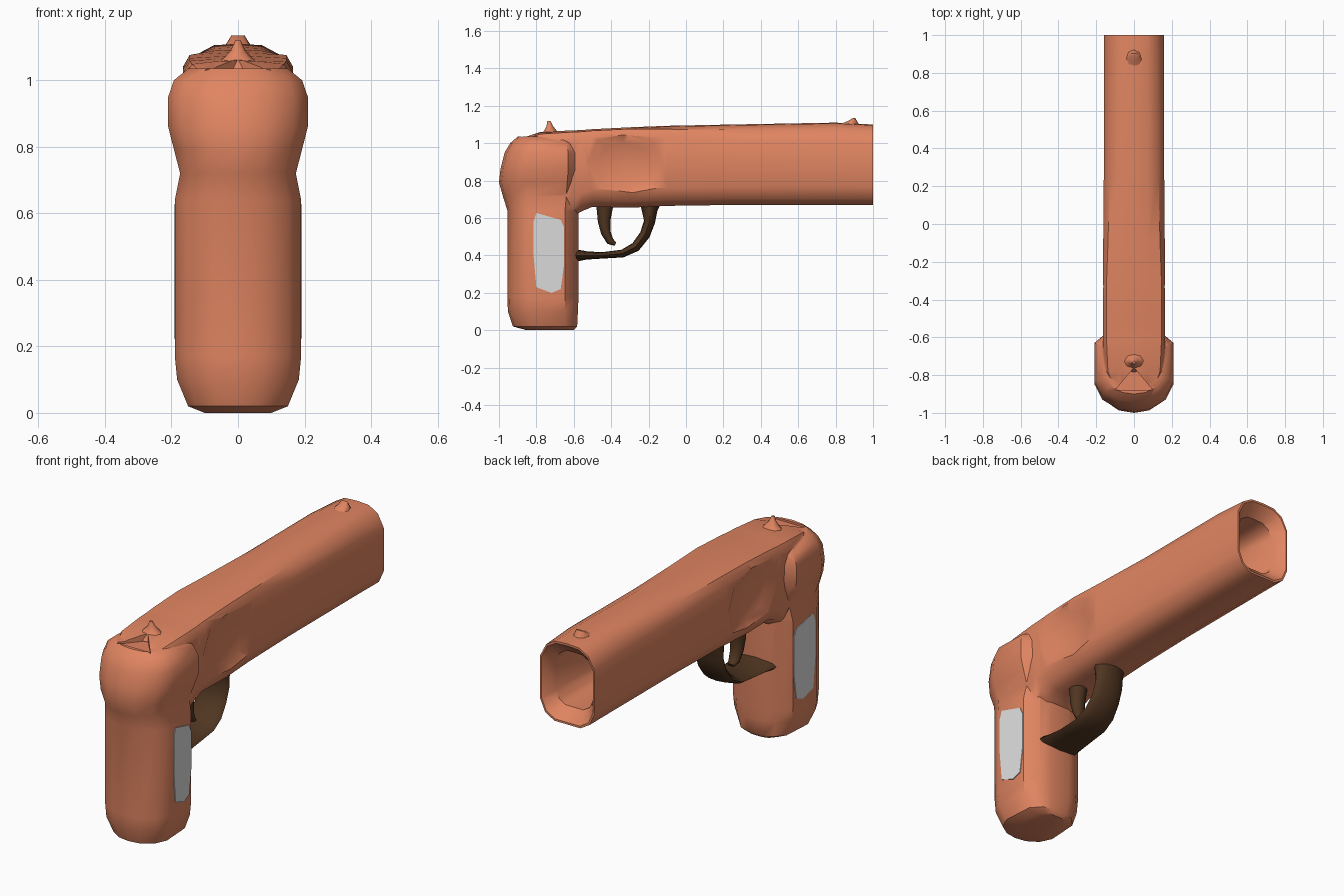
import bpy, bmesh, math
from mathutils import Vector

if "Cube" in bpy.data.objects:
    bpy.data.objects.remove(bpy.data.objects["Cube"])


def material(name, rgb):
    m = bpy.data.materials.new(name)
    m.diffuse_color = (*rgb, 1)
    m.use_nodes = True
    m.node_tree.nodes["Principled BSDF"].inputs["Base Color"].default_value = m.diffuse_color
    return m


ORANGE = material("terracotta", (0.75, 0.235, 0.12))
BROWN = material("dark_brown", (0.08, 0.036, 0.015))
WHITE = material("pale_grey", (0.72, 0.72, 0.72))


def loft(name, rings, mat, angle=40):
    """Skin a list of equal-length rings and cap both ends."""
    bm = bmesh.new()
    vs = [[bm.verts.new(p) for p in r] for r in rings]
    n = len(vs[0])
    for a, b in zip(vs, vs[1:]):
        for i in range(n):
            j = (i + 1) % n
            bm.faces.new((a[i], a[j], b[j], b[i]))
    bm.faces.new(vs[0][::-1])
    bm.faces.new(vs[-1])
    bmesh.ops.recalc_face_normals(bm, faces=bm.faces)
    me = bpy.data.meshes.new(name)
    bm.to_mesh(me)
    bm.free()
    me.materials.append(mat)
    ob = bpy.data.objects.new(name, me)
    bpy.context.collection.objects.link(ob)
    smooth(ob, angle)
    return ob


def smooth(ob, angle):
    bpy.ops.object.select_all(action='DESELECT')
    ob.select_set(True)
    bpy.context.view_layer.objects.active = ob
    bpy.ops.object.shade_smooth_by_angle(angle=math.radians(angle))


def boolean(ob, other, op):
    """Apply a boolean and remove the helper object."""
    bpy.context.view_layer.objects.active = ob
    m = ob.modifiers.new("cut", 'BOOLEAN')
    m.operation, m.object, m.solver = op, other, 'EXACT'
    bpy.ops.object.modifier_apply(modifier=m.name)
    bpy.data.objects.remove(other)


def mirrored(half):
    """Close a half outline that starts and ends on the centre line."""
    return half + [(-a, b) for a, b in half[-2:0:-1]]


# Barrel and slide: rings along y, then back inside for the flared bore
def barrel_ring(y, w, zb, zt, s=0.6, k=1.0):
    c, h = (zb + zt) / 2, (zt - zb) / 2
    half = [(0, 1), (0.45, 0.98), (0.6 + s * 0.35, 0.6 + s * 0.45), (1, s),
            (1, -0.55), (0.82, -0.85), (0.48, -1), (0, -1)]
    return [Vector((x * w * k, y, c + z * h * k)) for x, z in mirrored(half)]


body = loft("body", [
    barrel_ring(-0.87, 0.13, 0.75, 1.035),
    barrel_ring(-0.78, 0.16, 0.70, 1.06, 0.75),
    barrel_ring(-0.62, 0.165, 0.60, 1.068, 0.8),
    barrel_ring(-0.56, 0.165, 0.635, 1.07, 0.8),
    barrel_ring(-0.50, 0.165, 0.66, 1.075, 0.8),
    barrel_ring(-0.30, 0.165, 0.655, 1.085, 0.8),
    barrel_ring(-0.10, 0.163, 0.665, 1.093, 0.7),
    barrel_ring(0.25, 0.16, 0.67, 1.10, 0.6),
    barrel_ring(0.80, 0.16, 0.67, 1.11, 0.55),
    barrel_ring(1.00, 0.16, 0.67, 1.10, 0.52),
    barrel_ring(1.00, 0.16, 0.67, 1.10, 0.52, 0.95),
    barrel_ring(0.94, 0.16, 0.67, 1.10, 0.52, 0.68),
    barrel_ring(0.50, 0.16, 0.67, 1.10, 0.52, 0.66)], ORANGE)


# Grip: rings up z, with the swollen cheeks at the top
def grip_ring(z, w, yb, yf, f=0.93):
    c, h = (yb + yf) / 2, (yf - yb) / 2
    half = [(0, -1), (0.42, -0.94), (0.8, -0.72), (1, -0.35),
            (f, 0.62), (0.62, 0.92), (0.3, 1), (0, 1)]
    return [Vector((x * w, c + y * h, z)) for x, y in mirrored(half)]


grip = loft("grip", [
    grip_ring(0.0, 0.10, -0.85, -0.60),
    grip_ring(0.02, 0.15, -0.925, -0.582),
    grip_ring(0.10, 0.183, -0.952, -0.578),
    grip_ring(0.17, 0.19, -0.955, -0.575),
    grip_ring(0.64, 0.19, -0.955, -0.575),
    grip_ring(0.72, 0.174, -0.98, -0.56),
    grip_ring(0.79, 0.192, -1.0, -0.55, 0.97),
    grip_ring(0.86, 0.21, -0.992, -0.545, 1),
    grip_ring(0.95, 0.21, -0.97, -0.55, 1),
    grip_ring(1.00, 0.193, -0.94, -0.57, 0.97),
    grip_ring(1.035, 0.15, -0.90, -0.62)], ORANGE)
boolean(body, grip, 'UNION')

# Dished recess on each side, ahead of the cheeks
dish = [(-0.53, 0.90), (-0.47, 1.02), (-0.33, 1.05), (-0.17, 1.00),
        (-0.12, 0.88), (-0.15, 0.76), (-0.28, 0.72), (-0.45, 0.76)]
for s in (1, -1):
    rings = [[Vector((s * x, -0.33 + (y + 0.33) * k, 0.89 + (z - 0.89) * k))
              for y, z in dish] for x, k in ((0.20, 1.12), (0.165, 1), (0.14, 0.7))]
    boolean(body, loft("recess_cutter", rings, ORANGE), 'DIFFERENCE')

# Triangular notch behind the hammer
notch = [(-0.10, -0.88), (0.10, -0.88), (0, -0.76)]
rings = [[Vector((x, y, z)) for x, y in notch] for z in (1.025, 1.2)]
boolean(body, loft("notch_cutter", rings, ORANGE), 'DIFFERENCE')
smooth(body, 40)


# Small raised parts on top: hammer spur and front sight
def spur(name, y, levels):
    rings = [[Vector((rx * math.cos(a), y + dy + ry * math.sin(a), z))
              for a in (math.tau * i / 8 for i in range(8))]
             for z, rx, ry, dy in levels]
    return loft(name, rings, ORANGE, 60)


spur("hammer", -0.725, [(1.03, 0.09, 0.06, 0), (1.065, 0.045, 0.035, 0),
                        (1.09, 0.022, 0.018, -0.003), (1.12, 0.008, 0.008, -0.008)])
spur("front_sight", 0.88, [(1.09, 0.05, 0.07, -0.02), (1.118, 0.03, 0.025, 0.01),
                           (1.135, 0.02, 0.006, 0.018)])

# Pale inlay on each side of the grip
inlay = [(-0.80, 0.627), (-0.67, 0.59), (-0.652, 0.55), (-0.652, 0.35),
         (-0.67, 0.22), (-0.72, 0.20), (-0.80, 0.23), (-0.815, 0.40), (-0.815, 0.58)]
for s, side in ((1, "right"), (-1, "left")):
    rings = [[Vector((s * (0.19 - 0.072 * (y + 0.8315) + d), y, z)) for y, z in inlay]
             for d in (-0.004, 0.004)]
    loft("grip_inlay_" + side, rings, WHITE)


# Trigger and guard: elliptical sections swept along a path in the y-z plane
def sweep(name, path):
    rings = []
    for i, (y, z, t, w) in enumerate(path):
        a, b = path[max(i - 1, 0)], path[min(i + 1, len(path) - 1)]
        d = Vector((0, b[0] - a[0], b[1] - a[1])).normalized()
        n = Vector((0, -d.z, d.y))
        rings.append([Vector((w * math.cos(q), y, z)) + n * t * math.sin(q)
                      for q in (math.tau * k / 12 for k in range(12))])
    return loft(name, rings, BROWN, 60)


sweep("trigger_guard", [
    (-0.19, 0.69, 0.06, 0.09), (-0.195, 0.64, 0.042, 0.085), (-0.195, 0.58, 0.03, 0.085),
    (-0.22, 0.51, 0.028, 0.085), (-0.27, 0.445, 0.026, 0.09), (-0.34, 0.41, 0.021, 0.095),
    (-0.45, 0.40, 0.017, 0.10), (-0.53, 0.40, 0.022, 0.11), (-0.60, 0.40, 0.035, 0.12)])
sweep("trigger", [
    (-0.435, 0.70, 0.055, 0.05), (-0.435, 0.65, 0.043, 0.045), (-0.438, 0.58, 0.033, 0.04),
    (-0.428, 0.52, 0.026, 0.035), (-0.405, 0.475, 0.02, 0.03), (-0.378, 0.46, 0.01, 0.02)])
